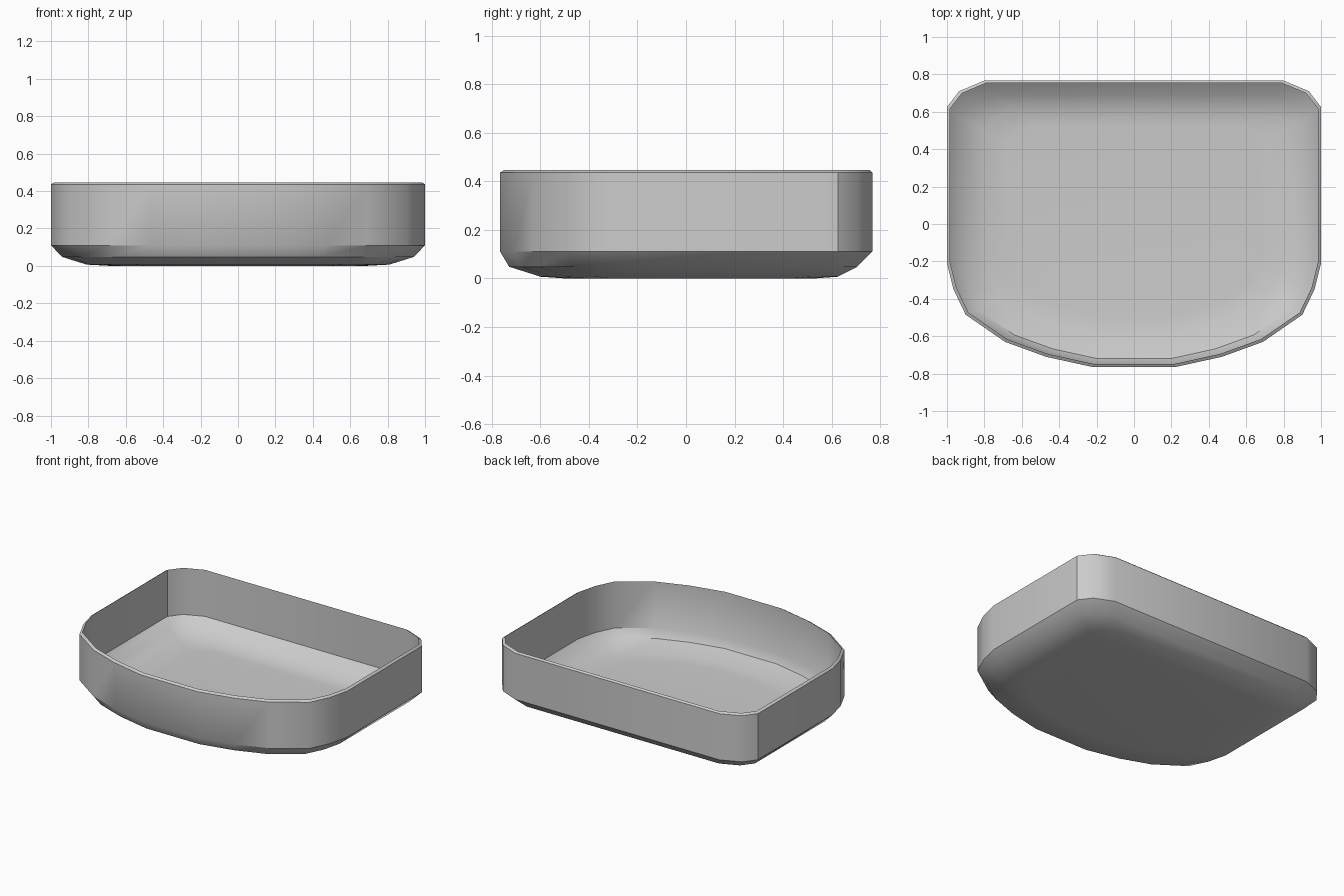
import bpy
import bmesh
import math

cube = bpy.data.objects.get("Cube")
if cube:
    bpy.data.objects.remove(cube, do_unlink=True)

grey = bpy.data.materials.new("plain grey")
grey.use_nodes = True
colour = (0.6, 0.6, 0.6, 1)
grey.diffuse_color = colour
grey.node_tree.nodes["Principled BSDF"].inputs["Base Color"].default_value = colour

# Left half of the tray outline, from front to back
half = [(0.22, -0.765), (0.47, -0.71), (0.69, -0.63), (0.9, -0.485),
        (0.965, -0.35), (1.0, -0.21), (1.0, 0.625), (0.935, 0.71), (0.8, 0.767)]
outline = half + [(-x, y) for x, y in reversed(half)]

# Shell section: half width, front y, back y, height
outer = [(1.0, -0.767, 0.767, 0.436), (1.0, -0.767, 0.767, 0.11),
         (0.94, -0.73, 0.705, 0.048), (0.81, -0.6, 0.625, 0.007),
         (0.68, -0.5, 0.53, 0.0)]
inner = [(0.984, -0.75, 0.755, 0.447), (0.984, -0.75, 0.755, 0.118),
         (0.925, -0.72, 0.69, 0.062), (0.8, -0.59, 0.615, 0.023),
         (0.68, -0.5, 0.53, 0.016)]


def add_ring(bm, width, front, back, z):
    centre, depth = (front + back) / 2, (back - front) / 2
    return [bm.verts.new((x * width, centre + y * depth / 0.767, z))
            for x, y in outline]


# Tray: one closed shell, from outer floor up over the rim to inner floor
bm = bmesh.new()
rings = [add_ring(bm, *section) for section in outer[::-1] + inner]
count = len(outline)
for low, high in zip(rings, rings[1:]):
    for i in range(count):
        j = (i + 1) % count
        bm.faces.new((low[i], low[j], high[j], high[i]))
bm.faces.new(rings[0][::-1])
bm.faces.new(rings[-1])
bmesh.ops.recalc_face_normals(bm, faces=bm.faces)
mesh = bpy.data.meshes.new("tray")
bm.to_mesh(mesh)
bm.free()
mesh.materials.append(grey)

tray = bpy.data.objects.new("tray", mesh)
bpy.context.collection.objects.link(tray)
bpy.context.view_layer.objects.active = tray
tray.select_set(True)
bpy.ops.object.shade_smooth_by_angle(angle=math.radians(32))
